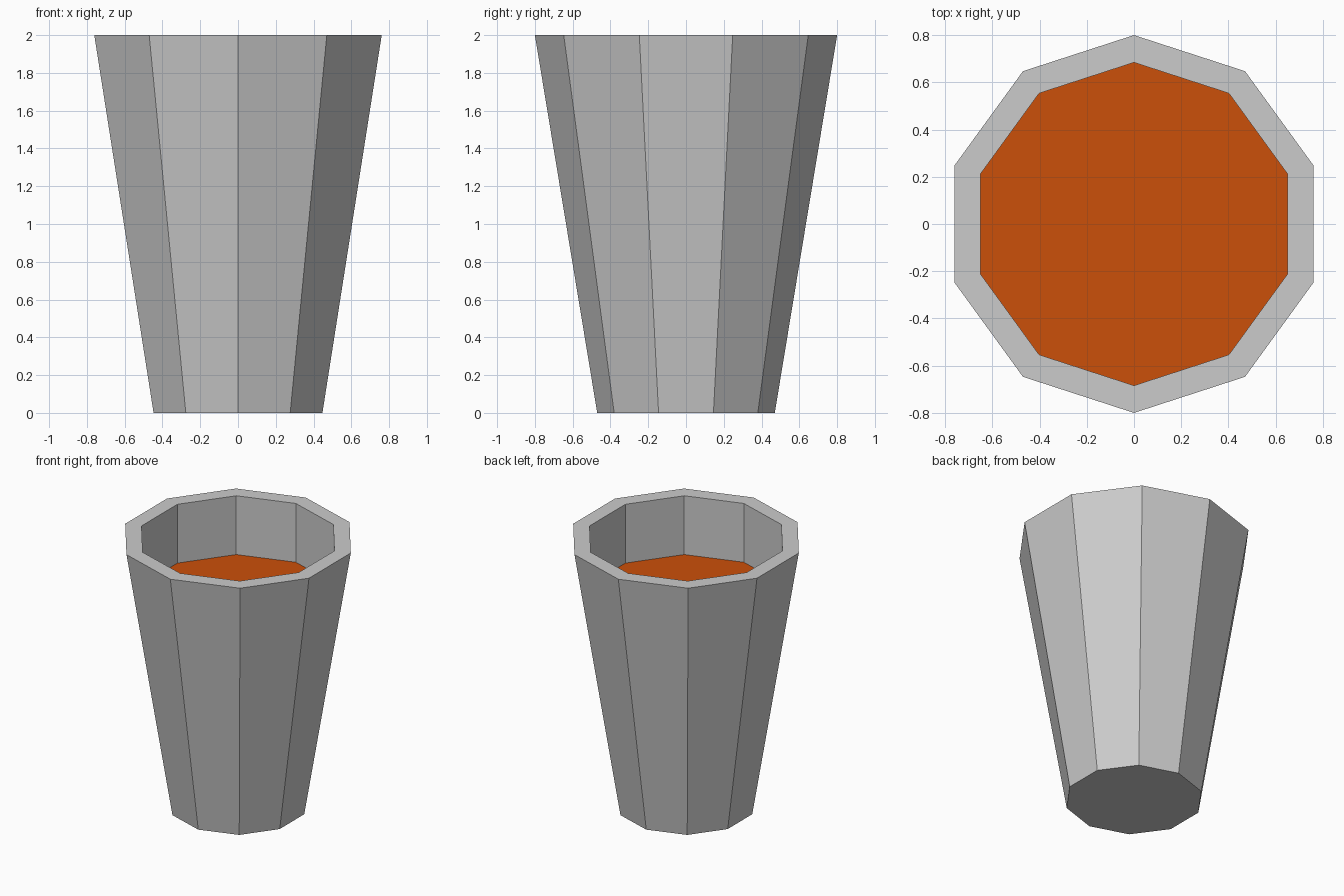
import bpy, bmesh
from math import cos, sin, pi

if "Cube" in bpy.data.objects:
    bpy.data.objects.remove(bpy.data.objects["Cube"])

SIDES = 10


def ring(bm, radius, z):
    # Ten-sided ring with a corner pointing to the front and back
    return [bm.verts.new((radius * cos(pi / 2 + 2 * pi * i / SIDES),
                          radius * sin(pi / 2 + 2 * pi * i / SIDES), z))
            for i in range(SIDES)]


def make_object(name, bm):
    mesh = bpy.data.meshes.new(name)
    bm.to_mesh(mesh)
    bm.free()
    obj = bpy.data.objects.new(name, mesh)
    bpy.context.collection.objects.link(obj)
    return obj


# Tapered cup: base, outer wall, flat rim and straight inner wall
bm = bmesh.new()
profile = [(0.47, 0.0), (0.80, 2.0), (0.684, 2.0), (0.684, 1.56)]
rings = [ring(bm, r, z) for r, z in profile]
for low, high in zip(rings, rings[1:]):
    for i in range(SIDES):
        j = (i + 1) % SIDES
        bm.faces.new((low[i], low[j], high[j], high[i]))
bm.faces.new(list(reversed(rings[0])))
make_object("cup", bm)

# Orange contents closing the recess
bm = bmesh.new()
bm.faces.new(ring(bm, 0.684, 1.56))
contents = make_object("contents", bm)
orange = bpy.data.materials.new("orange")
orange.diffuse_color = (0.60, 0.08, 0.003, 1)
orange.use_nodes = True
orange.node_tree.nodes["Principled BSDF"].inputs["Base Color"].default_value = orange.diffuse_color
contents.data.materials.append(orange)
